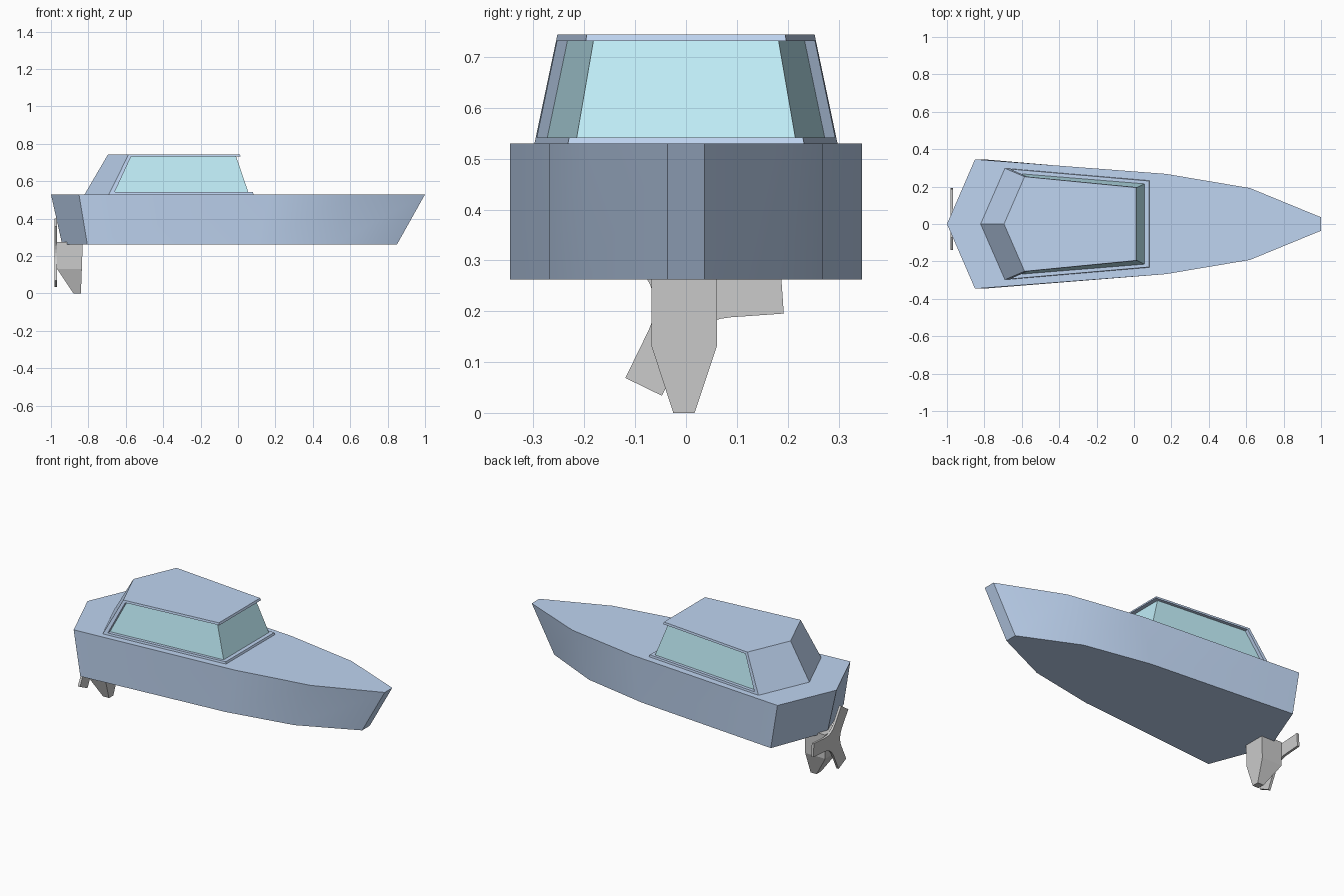
import bpy, math
from mathutils import Vector

if "Cube" in bpy.data.objects:
    bpy.data.objects.remove(bpy.data.objects["Cube"])


def material(name, color):
    m = bpy.data.materials.new(name)
    m.diffuse_color = (*color, 1)
    m.use_nodes = True
    m.node_tree.nodes["Principled BSDF"].inputs["Base Color"].default_value = m.diffuse_color
    return m


blue = material("blue_paint", (0.52, 0.66, 0.88))
cyan = material("window_glass", (0.53, 0.85, 0.94))


def loft(name, lower, upper, mat=None):
    """Solid between two matching closed loops, each listed counter-clockwise."""
    n = len(lower)
    faces = [tuple(reversed(range(n))), tuple(range(n, 2 * n))]
    faces += [(i, (i + 1) % n, n + (i + 1) % n, n + i) for i in range(n)]
    mesh = bpy.data.meshes.new(name)
    mesh.from_pydata(list(lower) + list(upper), [], faces)
    ob = bpy.data.objects.new(name, mesh)
    bpy.context.collection.objects.link(ob)
    if mat:
        mesh.materials.append(mat)
    return ob


def mirrored(half, z):
    """Close a half outline (stern to bow, y >= 0) into a counter-clockwise loop."""
    starboard = [(x, -y, z) for x, y in half]
    port = [(x, y, z) for x, y in reversed(half) if y > 0]
    return starboard + port


# Hull: vertical sides, ends raked by shrinking the outline lengthwise
DECK, KEEL = 0.53, 0.262
deck = [(-1, 0), (-0.85, 0.346), (0.17, 0.268), (0.62, 0.192), (1, 0.036)]
keel = [(0.895 * x - 0.045, y) for x, y in deck]
hull = loft("hull", mirrored(keel, KEEL), mirrored(deck, DECK), blue)
bpy.ops.object.select_all(action='DESELECT')
hull.select_set(True)
bpy.context.view_layer.objects.active = hull
bpy.ops.object.shade_smooth_by_angle(angle=math.radians(30))

# Cabin: every part is a slice of one tapered shape
HEIGHT = 0.214
base = [(-0.82, 0), (-0.69, 0.298), (0.083, 0.232)]
roof = [(-0.695, 0), (-0.585, 0.253), (0.01, 0.195)]


def cabin_outline(t):
    return [Vector(a).lerp(Vector(b), t) for a, b in zip(base, roof)]


def cabin_slice(name, t0, t1, shape, mat):
    loops = [mirrored(shape(*cabin_outline(t)), DECK + HEIGHT * t) for t in (t0, t1)]
    return loft(name, loops[0], loops[1], mat)


def full(stern, corner, front):
    return [tuple(stern), tuple(corner), tuple(front)]


def rear(stern, corner, front):
    return [tuple(stern), tuple(corner), tuple(corner.lerp(front, 0.032))]


def recessed(stern, corner, front):
    return [(corner.x + 0.015, corner.y - 0.022), (front.x - 0.024, front.y - 0.015)]


cabin_slice("cabin_sill", 0, 0.055, full, blue)
cabin_slice("cabin_roof", 0.94, 1, full, blue)
cabin_slice("cabin_rear", 0.055, 0.94, rear, blue)
cabin_slice("cabin_windows", 0.055, 0.94, recessed, cyan)


# Drive leg: block tapering to a small foot
def rectangle(x0, x1, y0, y1, z):
    return [(x0, y0, z), (x1, y0, z), (x1, y1, z), (x0, y1, z)]


joint = rectangle(-0.968, -0.835, -0.068, 0.061, 0.132)
loft("drive_leg", joint, rectangle(-0.968, -0.83, -0.068, 0.061, 0.275))
loft("drive_foot", rectangle(-0.88, -0.84, -0.025, 0.017, 0), joint)

# Propeller: flat three-bladed plate with curved roots between the blades
CENTRE_Z, RADIUS, HALF_WIDTH = 0.222, 0.19, 0.04
ROOT = 0.085


def along(angle, r, w):
    c, s = math.cos(angle), math.sin(angle)
    return Vector((r * c - w * s, r * s + w * c))


outline = []
for k in range(3):
    a = math.radians(4 + 120 * k)
    b = a + math.radians(120)
    outline += [along(a, RADIUS, -HALF_WIDTH), along(a, RADIUS, HALF_WIDTH)]
    p0, p2 = along(a, ROOT, HALF_WIDTH), along(b, ROOT, -HALF_WIDTH)
    p1 = along(a, HALF_WIDTH / math.tan(math.radians(60)), HALF_WIDTH)
    for i in range(7):
        t = i / 6
        outline.append(p0.lerp(p1, t).lerp(p1.lerp(p2, t), t))
plate = [[(x, p.x, CENTRE_Z + p.y) for p in outline] for x in (-0.981, -0.967)]
loft("propeller", plate[0], plate[1])
